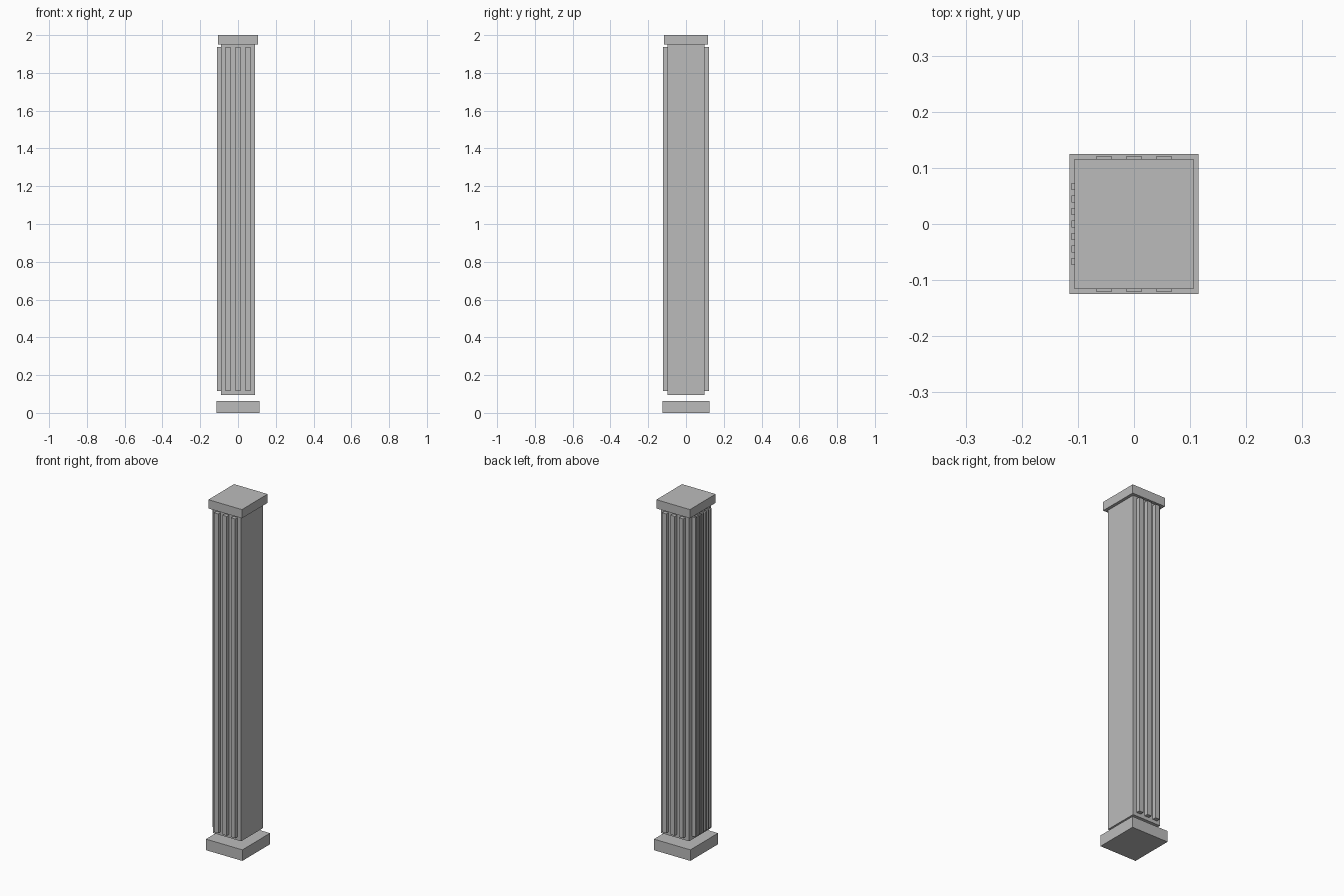
import bpy

cube = bpy.data.objects.get("Cube")
if cube:
    bpy.data.objects.remove(cube, do_unlink=True)

# Single stone colour
stone = bpy.data.materials.new("grey_stone")
stone.use_nodes = True
grey = (0.5, 0.5, 0.5, 1)
stone.diffuse_color = grey
stone.node_tree.nodes["Principled BSDF"].inputs["Base Color"].default_value = grey


def block(name, x, y, z):
    """Box between the (low, high) limits on each axis."""
    limits = (x, y, z)
    bpy.ops.mesh.primitive_cube_add(size=1)
    obj = bpy.context.object
    obj.name = name
    centre = [(lo + hi) / 2 for lo, hi in limits]
    size = [hi - lo for lo, hi in limits]
    for v in obj.data.vertices:
        v.co = [c + p * s for c, p, s in zip(centre, v.co, size)]
    obj.data.materials.append(stone)
    return obj


# Plinth, shaft and cap
HALF_X, HALF_Y = 0.089, 0.099
block("base_plinth", (-0.115, 0.115), (-0.125, 0.125), (0, 0.063))
block("shaft", (-HALF_X, HALF_X), (-HALF_Y, HALF_Y), (0.095, 1.95))
block("cap", (-0.106, 0.106), (-0.116, 0.116), (1.95, 2))

# Raised vertical ribs
RIB_Z = (0.115, 1.938)

# Three wide ribs on the front and back
for i in (-1, 0, 1):
    x = i * 0.0535
    span = (x - 0.0135, x + 0.0135)
    block(f"front_rib_{i + 2}", span, (-0.121, -HALF_Y + 0.002), RIB_Z)
    block(f"back_rib_{i + 2}", span, (HALF_Y - 0.002, 0.121), RIB_Z)

# Seven narrow ribs on one side only
for i in range(-3, 4):
    y = i * 0.0223
    block(f"side_rib_{i + 4}", (-0.111, -HALF_X + 0.002), (y - 0.006, y + 0.006), RIB_Z)
